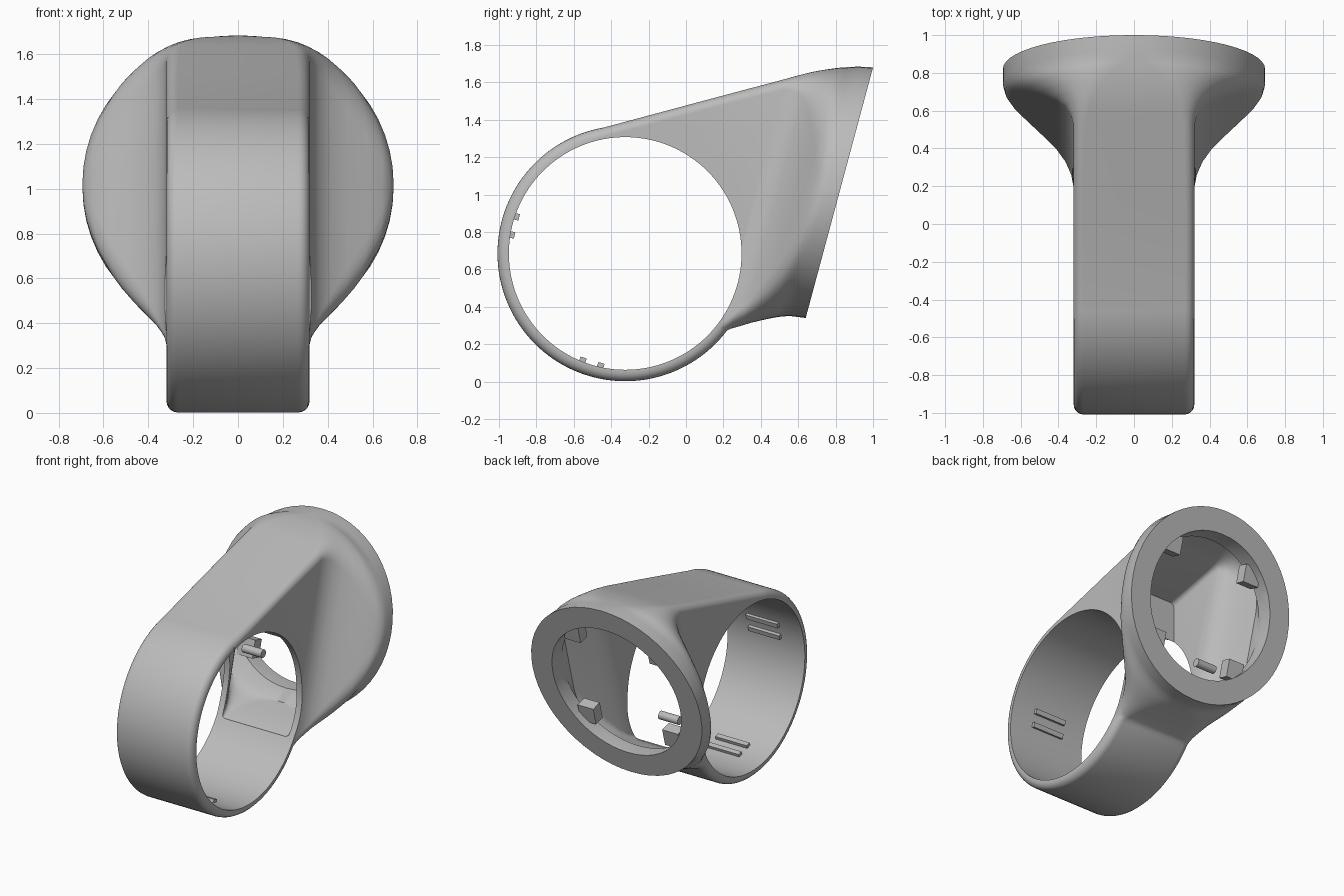
import bpy, bmesh, math
from mathutils import Vector, Matrix

if "Cube" in bpy.data.objects:
    bpy.data.objects.remove(bpy.data.objects["Cube"])

grey = bpy.data.materials.new("mid grey")
grey.use_nodes = True
grey.diffuse_color = (0.5, 0.5, 0.5, 1)
grey.node_tree.nodes["Principled BSDF"].inputs["Base Color"].default_value = (0.5, 0.5, 0.5, 1)

HUB = Vector((0, -0.325, 0.685))      # centre of the ring
FACE = Vector((0, 0.82, 1.01))        # centre of the tilted round face
TILT = math.atan2(0.36, 1.34)
UP = Vector((0, math.sin(TILT), math.cos(TILT)))
OUT = Vector((0, math.cos(TILT), -math.sin(TILT)))


def finish(bm, name):
    bmesh.ops.recalc_face_normals(bm, faces=bm.faces)
    mesh = bpy.data.meshes.new(name)
    bm.to_mesh(mesh)
    bm.free()
    mesh.materials.append(grey)
    obj = bpy.data.objects.new(name, mesh)
    bpy.context.collection.objects.link(obj)
    return obj


def activate(obj):
    bpy.ops.object.select_all(action='DESELECT')
    obj.select_set(True)
    bpy.context.view_layer.objects.active = obj


def combine(obj, other, operation):
    activate(obj)
    mod = obj.modifiers.new("combine", 'BOOLEAN')
    mod.operation, mod.object, mod.solver = operation, other, 'EXACT'
    bpy.ops.object.modifier_apply(modifier=mod.name)
    bpy.data.objects.remove(other)


def drum(name, radius, half, axis=Vector((1, 0, 0)), centre=HUB, sides=128):
    bm = bmesh.new()
    turn = axis.to_track_quat('Z', 'Y').to_matrix().to_4x4()
    bmesh.ops.create_cone(bm, cap_ends=True, segments=sides, radius1=radius, radius2=radius,
                          depth=2 * half, matrix=Matrix.Translation(centre) @ turn)
    return finish(bm, name)


def block(name, centre, size, rotation):
    bm = bmesh.new()
    bmesh.ops.create_cube(bm, size=1, matrix=Matrix.Translation(centre) @ rotation
                          @ Matrix.Diagonal((*size, 1)))
    return finish(bm, name)


def rounded_loop(top, bottom, w, h, r, steps=14):
    """Rounded rectangle lying across the line from bottom to top."""
    mid, up = (top + bottom) / 2, (top - bottom).normalized()
    r = min(r, w - 0.005, h - 0.005)
    points = []
    for q, (sx, sz) in enumerate([(1, 1), (-1, 1), (-1, -1), (1, -1)]):
        for k in range(steps + 1):
            a = (q + k / steps) * math.pi / 2
            x = sx * (w - r) + r * math.cos(a)
            z = sz * (h - r) + r * math.sin(a)
            points.append(mid + Vector((x, 0, 0)) + up * z)
    return points


def loft(name, loops):
    bm = bmesh.new()
    rings = [[bm.verts.new(p) for p in loop] for loop in loops]
    n = len(rings[0])
    for a, b in zip(rings, rings[1:]):
        for i in range(n):
            j = (i + 1) % n
            bm.faces.new((a[i], a[j], b[j], b[i]))
    bm.faces.new(rings[0])
    bm.faces.new(rings[-1])
    return finish(bm, name)


# Flaring neck sections: top y, top z, bottom y, bottom z, half width, corner radius
sections = [
    (-0.50, 1.342, -0.50, 0.70, 0.32, 0.05),
    (0.10, 1.503, 0.10, 0.40, 0.32, 0.05),
    (0.54, 1.62, 0.18, 0.255, 0.32, 0.06),
    (0.60, 1.637, 0.24, 0.283, 0.333, 0.09),
    (0.66, 1.652, 0.30, 0.30, 0.365, 0.14),
    (0.71, 1.662, 0.35, 0.315, 0.415, 0.22),
    (0.76, 1.67, 0.40, 0.327, 0.49, 0.33),
    (0.81, 1.677, 0.45, 0.338, 0.575, 0.46),
    (0.85, 1.68, 0.49, 0.345, 0.645, 0.58),
    (0.88, 1.682, 0.52, 0.349, 0.68, 0.66),
    (0.92, 1.684, 0.56, 0.35, 0.694, 0.69),
    (1.00, 1.68, 0.64, 0.34, 0.694, 0.694),
]
outer, inner = [], []
for i, (ty, tz, by, bz, w, r) in enumerate(sections):
    top, bottom = Vector((0, ty, tz)), Vector((0, by, bz))
    h = (top - bottom).length / 2
    outer.append(rounded_loop(top, bottom, w, h, r))
    if i > 0:
        cap = 0.525 if i > 8 else 0.61
        iw, ih = min(w - 0.045, 0.525), min(h - 0.06, cap)
        inner.append(rounded_loop(top, bottom, iw, ih, max(r - 0.05, 0.03)))
inner.append([p + OUT * 0.08 for p in inner[-1]])

# Ring band with softened rims, joined to the neck, then hollowed
body = drum("ring_body", 0.683, 0.319)
activate(body)
bevel = body.modifiers.new("soft_rim", 'BEVEL')
bevel.width, bevel.segments, bevel.limit_method, bevel.angle_limit = 0.05, 5, 'ANGLE', 1.0
bpy.ops.object.modifier_apply(modifier=bevel.name)
combine(body, loft("neck", outer), 'UNION')
combine(body, loft("cavity", inner), 'DIFFERENCE')
combine(body, drum("bore", 0.622, 0.9), 'DIFFERENCE')
activate(body)
bpy.ops.object.shade_smooth_by_angle(angle=math.radians(35))

# Corner tabs just inside the round opening
face_turn = Matrix((Vector((1, 0, 0)), OUT, UP)).transposed().to_4x4()
for sx, side in ((1, "left"), (-1, "right")):
    for sz, level in ((1, "upper"), (-1, "lower")):
        centre = FACE + Vector((sx * 0.35, 0, 0)) + UP * sz * 0.35 - OUT * 0.10
        block(f"{level}_{side}_tab", centre, (0.13, 0.08, 0.13), face_turn)

# Locating peg on the inner side wall
peg = drum("locating_peg", 0.03, 0.08, centre=Vector((-0.22, 0.5, 0.75)), sides=24)
activate(peg)
bpy.ops.object.shade_smooth_by_angle(angle=math.radians(35))

# Small clip rails on the inside of the band
for name, angle in (("front_clip", 166), ("bottom_clip", 253)):
    a = math.radians(angle)
    radial = Vector((0, math.cos(a), math.sin(a)))
    along = Vector((0, -math.sin(a), math.cos(a)))
    turn = Matrix((Vector((1, 0, 0)), radial, along)).transposed().to_4x4()
    for offset, label in ((-0.05, "lower"), (0.05, "upper")):
        block(f"{name}_{label}_rail", HUB + radial * 0.617 + along * offset,
              (0.26, 0.04, 0.035), turn)
